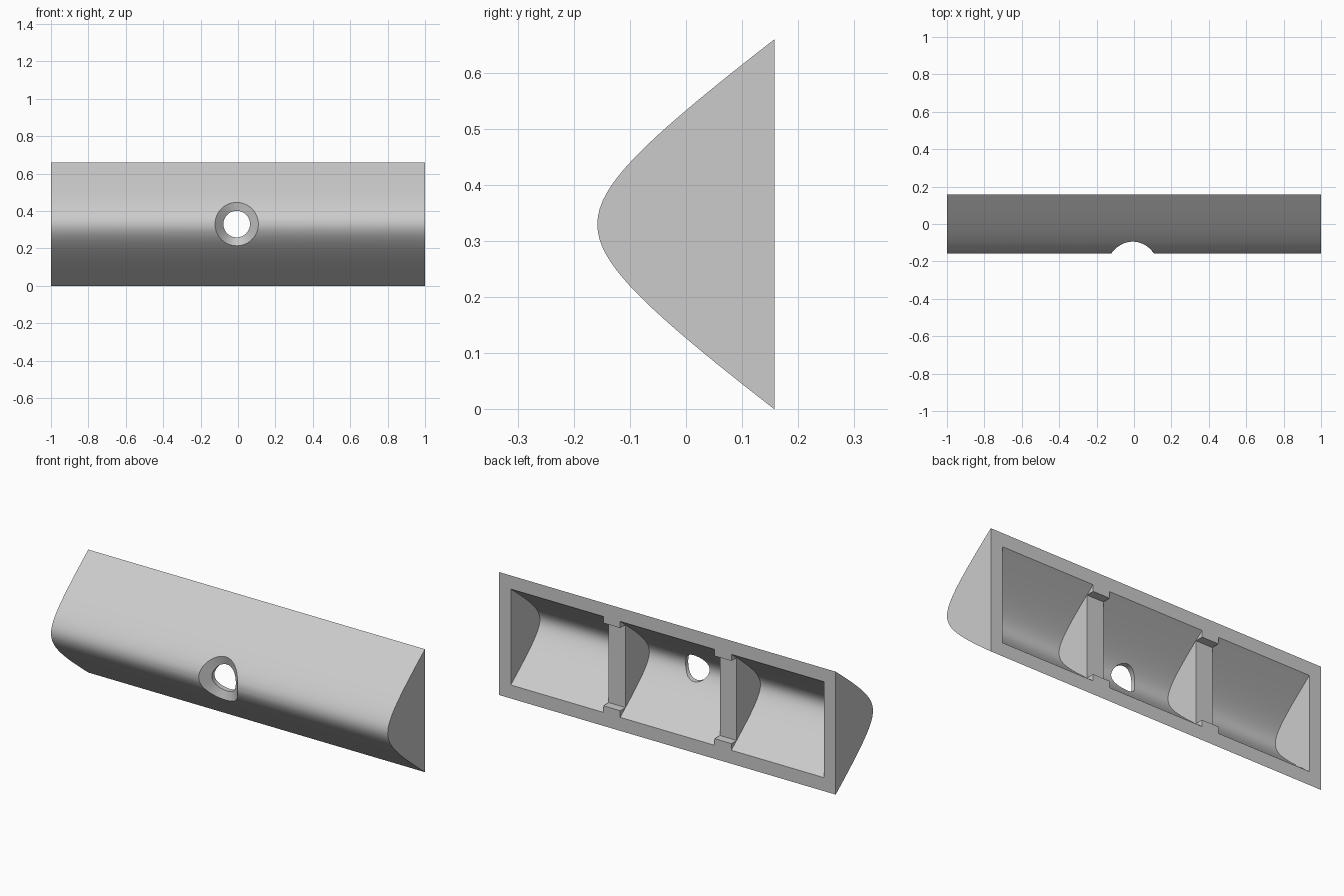
import bpy, bmesh, math

old = bpy.data.objects.get("Cube")
if old:
    bpy.data.objects.remove(old, do_unlink=True)

HALF_LEN, BACK, MID = 1.0, 0.158, 0.33
A, B = 0.177, 0.53                     # nose curve: h^2 = A*d + B*d^2
END_WALL, RIB_IN, RIB_OUT = 0.93, 0.28, 0.38

grey = bpy.data.materials.new("light grey")
grey.diffuse_color = (0.6, 0.6, 0.6, 1)
grey.use_nodes = True
grey.node_tree.nodes["Principled BSDF"].inputs["Base Color"].default_value = (0.6, 0.6, 0.6, 1)


def depth(h):
    """Distance behind the nose at half height h."""
    return (math.sqrt(A * A + 4 * B * h * h) - A) / (2 * B)


def profile(scale=1.0, n=48):
    """Curved outline as (y, z) points, ending on the open back."""
    size = MID * scale
    k = depth(MID) * scale
    pts = []
    for i in range(n + 1):
        s = 2 * i / n - 1
        y = BACK - k + k * depth(MID * s) / depth(MID)
        pts.append((y, MID + size * s))
    return pts


def mesh_object(name, bm):
    bmesh.ops.recalc_face_normals(bm, faces=bm.faces)
    mesh = bpy.data.meshes.new(name)
    bm.to_mesh(mesh)
    bm.free()
    mesh.materials.append(grey)
    ob = bpy.data.objects.new(name, mesh)
    bpy.context.collection.objects.link(ob)
    return ob


def loft(name, rings):
    """Closed solid skinned through matching rings of points."""
    bm = bmesh.new()
    loops = [[bm.verts.new(p) for p in ring] for ring in rings]
    for a, b in zip(loops, loops[1:]):
        for i in range(len(a)):
            j = (i + 1) % len(a)
            bm.faces.new((a[i], a[j], b[j], b[i]))
    bm.faces.new(loops[0])
    bm.faces.new(loops[-1])
    return mesh_object(name, bm)


def prism(name, pts, x0, x1):
    return loft(name, [[(x, y, z) for y, z in pts] for x in (x0, x1)])


def cut(body, cutter):
    cutter.hide_render = True
    mod = body.modifiers.new("cut", "BOOLEAN")
    mod.operation, mod.solver, mod.object = "DIFFERENCE", "EXACT", cutter
    bpy.context.view_layer.objects.active = body
    bpy.ops.object.modifier_apply(modifier=mod.name)
    bpy.data.objects.remove(cutter, do_unlink=True)


# Curved outer body
body = prism("curved_housing", profile(), -HALF_LEN, HALF_LEN)

# Three open bays, leaving two ribs between them
inner = profile(0.78)
inner = [(BACK + 0.1, inner[0][1])] + inner + [(BACK + 0.1, inner[-1][1])]
for x0, x1 in ((-END_WALL, -RIB_OUT), (-RIB_IN, RIB_IN), (RIB_OUT, END_WALL)):
    cut(body, prism("bay_cutter", inner, x0, x1))

# Slots in the back edges of the ribs, leaving a tab at each end
lo, hi, front, rear = MID - 0.222, MID + 0.222, BACK - 0.045, BACK + 0.1
slot = [(front, lo), (rear, lo), (rear, hi), (front, hi)]
for side in (-1, 1):
    cut(body, prism("slot_cutter", slot, side * RIB_IN - side * 0.01, side * RIB_OUT + side * 0.01))

# Round front hole with a chamfer that follows the curved surface
HOLE_X, HOLE_R, RIM_R, SEAT = -0.007, 0.071, 0.116, 0.048
rings = [[], [], [], []]
for i in range(64):
    c, s = math.cos(math.tau * i / 64), math.sin(math.tau * i / 64)
    y_rim = depth(RIM_R * s) - BACK
    y_seat = depth(HOLE_R * s) - BACK + SEAT
    r_out = RIM_R + 0.25 * (RIM_R - HOLE_R)
    y_out = y_rim + 0.25 * (y_rim - y_seat)
    steps = ((r_out, -0.3), (r_out, y_out), (HOLE_R, y_seat), (HOLE_R, 0.0))
    for ring, (r, y) in zip(rings, steps):
        ring.append((HOLE_X + r * c, y, MID + r * s))
cut(body, loft("hole_cutter", rings))

# Smooth curve, crisp edges
bpy.ops.object.select_all(action="DESELECT")
body.select_set(True)
bpy.context.view_layer.objects.active = body
bpy.ops.object.shade_smooth_by_angle(angle=math.radians(25))
